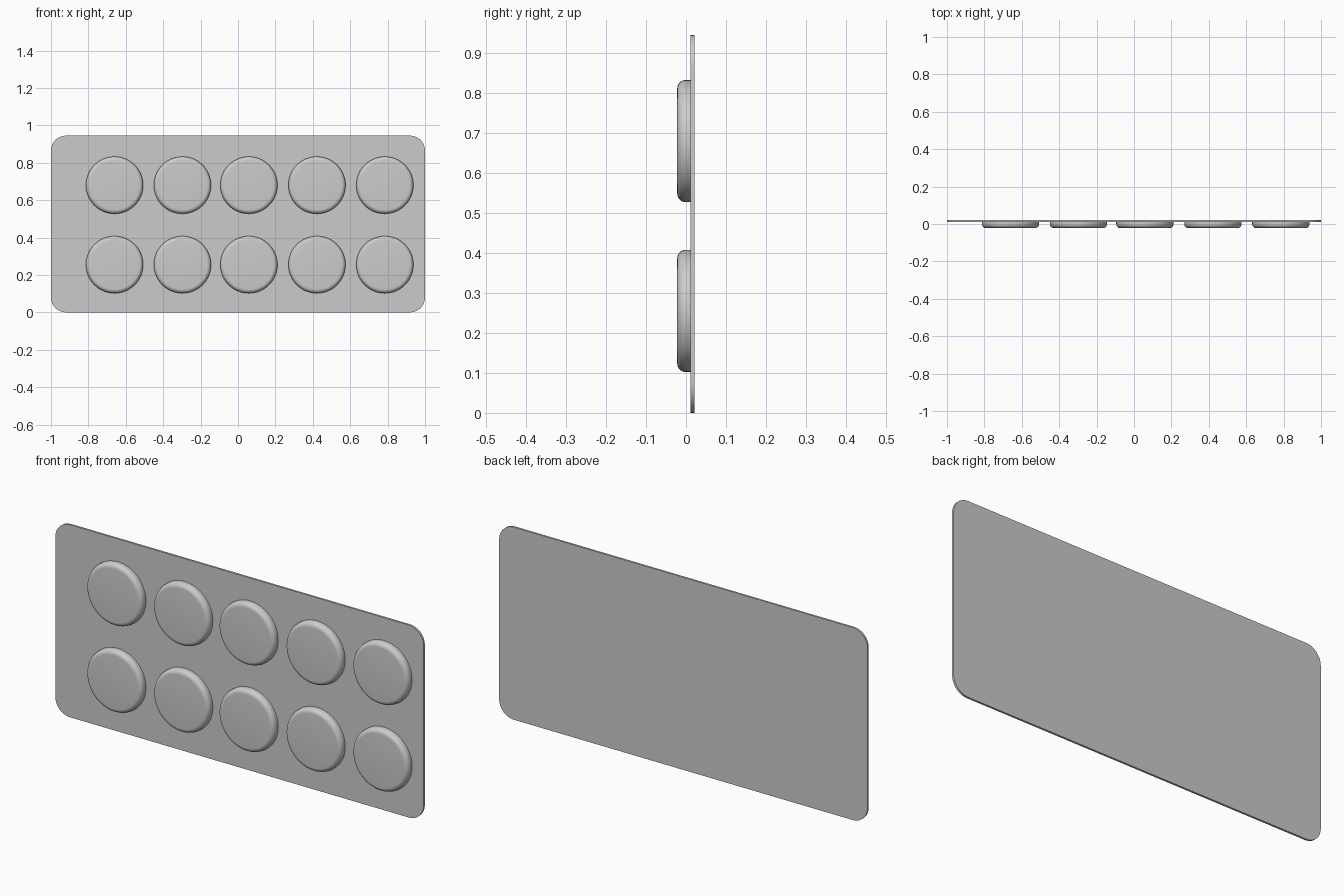
import bpy
import bmesh
from math import sin, cos, pi, radians

cube = bpy.data.objects.get("Cube")
if cube:
    bpy.data.objects.remove(cube, do_unlink=True)

WIDTH, HEIGHT, CORNER = 2.0, 0.945, 0.08
FRONT, SHEET, BACK = -0.022, 0.011, 0.021
RADIUS, ROUND = 0.153, 0.022

foil = bpy.data.materials.new("light_grey")
foil.use_nodes = True
grey = (0.6, 0.6, 0.6, 1)
foil.diffuse_color = grey
foil.node_tree.nodes["Principled BSDF"].inputs["Base Color"].default_value = grey


def finish(name, bm):
    bmesh.ops.recalc_face_normals(bm, faces=bm.faces)
    mesh = bpy.data.meshes.new(name)
    bm.to_mesh(mesh)
    bm.free()
    mesh.materials.append(foil)
    obj = bpy.data.objects.new(name, mesh)
    bpy.context.collection.objects.link(obj)
    bpy.ops.object.select_all(action="DESELECT")
    obj.select_set(True)
    bpy.context.view_layer.objects.active = obj
    bpy.ops.object.shade_smooth_by_angle(angle=radians(35))
    return obj


# Backing sheet: rounded rectangle pushed back to its thickness
bm = bmesh.new()
outline = []
steps = 10
for quarter, (sx, sz) in enumerate([(1, 1), (-1, 1), (-1, -1), (1, -1)]):
    for i in range(steps + 1):
        a = (quarter + i / steps) * pi / 2
        x = sx * (WIDTH / 2 - CORNER) + CORNER * cos(a)
        z = HEIGHT / 2 + sz * (HEIGHT / 2 - CORNER) + CORNER * sin(a)
        outline.append(bm.verts.new((x, SHEET, z)))
face = bm.faces.new(outline)
side = bmesh.ops.extrude_face_region(bm, geom=[face])["geom"]
moved = [v for v in side if isinstance(v, bmesh.types.BMVert)]
bmesh.ops.translate(bm, verts=moved, vec=(0, BACK - SHEET, 0))
finish("backing_sheet", bm)


# Blister: round pocket with a softened front rim, open against the sheet
def blister(name, x, z, sides=48, rim=8):
    profile = [(RADIUS, SHEET)]
    for i in range(rim + 1):
        a = i / rim * pi / 2
        profile.append((RADIUS - ROUND + ROUND * cos(a), FRONT + ROUND - ROUND * sin(a)))
    bm = bmesh.new()
    rings = []
    for r, y in profile:
        rings.append([bm.verts.new((x + r * cos(2 * pi * k / sides), y,
                                    z + r * sin(2 * pi * k / sides)))
                      for k in range(sides)])
    for a, b in zip(rings, rings[1:]):
        for k in range(sides):
            n = (k + 1) % sides
            bm.faces.new((a[k], a[n], b[n], b[k]))
    bm.faces.new(rings[-1])
    bm.faces.new(rings[0])
    finish(name, bm)


for row, z in (("lower", 0.255), ("upper", 0.68)):
    for n, x in enumerate((-0.66, -0.297, 0.058, 0.422, 0.785)):
        blister(f"{row}_blister_{n + 1}", x, z)
